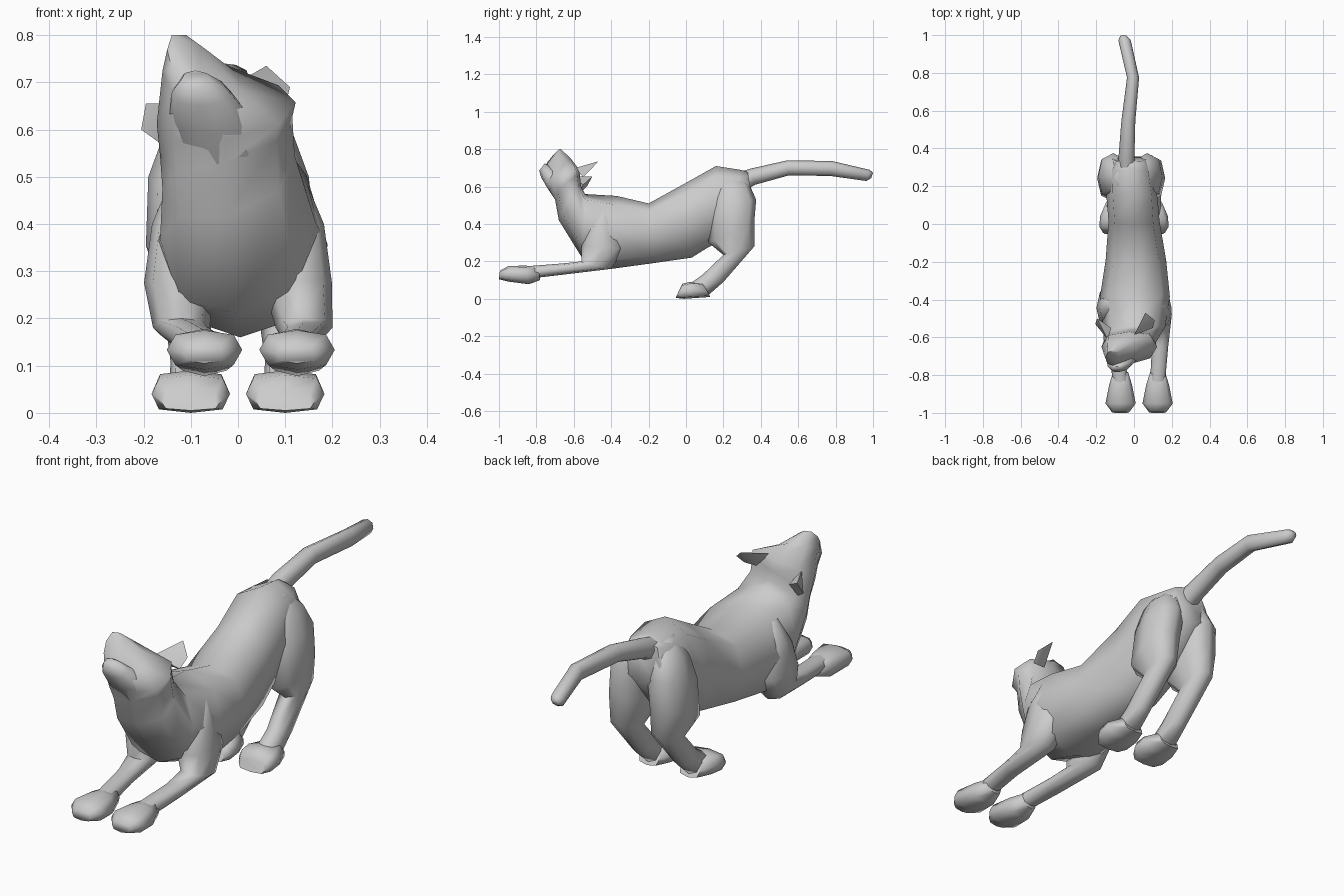
import bpy, bmesh, math
from mathutils import Vector


def finish(name, bm):
    bmesh.ops.recalc_face_normals(bm, faces=bm.faces)
    mesh = bpy.data.meshes.new(name)
    bm.to_mesh(mesh)
    bm.free()
    obj = bpy.data.objects.new(name, mesh)
    bpy.context.collection.objects.link(obj)
    return obj


def loft(name, rings, side=1, n=8, power=0.85, roll=None):
    """Ring: top/front (y, z), bottom/back (y, z), centre x, half width, extra x shift."""
    bm = bmesh.new()
    loops = []
    for i, r in enumerate(rings):
        top, bot = Vector((0, r[0], r[1])), Vector((0, r[2], r[3]))
        cx = side * r[4] + (r[6] if len(r) > 6 else 0)
        slope = roll[i] if roll else 0
        loop = []
        for k in range(n):
            a = 2 * math.pi * k / n
            c, s = [0 if abs(v) < 1e-6 else math.copysign(abs(v) ** power, v)
                    for v in (math.cos(a), math.sin(a))]
            p = (top + bot) / 2 + (top - bot) / 2 * s
            loop.append(bm.verts.new((cx + c * r[5], p.y, p.z + slope * c * r[5])))
        loops.append(loop)
    for a, b in zip(loops, loops[1:]):
        for k in range(n):
            bm.faces.new((a[k], a[(k + 1) % n], b[(k + 1) % n], b[k]))
    bm.faces.new(loops[0])
    bm.faces.new(loops[-1])
    return finish(name, bm)


def hull(name, points):
    bm = bmesh.new()
    for p in points:
        bm.verts.new(p)
    bmesh.ops.convex_hull(bm, input=bm.verts)
    return finish(name, bm)


# Torso, neck and raised head, from rump to muzzle
body = [
    (0.33, 0.68, 0.36, 0.50, -0.025, 0.09),
    (0.29, 0.69, 0.23, 0.33, -0.02, 0.125),
    (0.16, 0.71, 0.11, 0.27, -0.01, 0.135),
    (0.00, 0.62, 0.03, 0.22, 0.00, 0.135),
    (-0.20, 0.51, -0.18, 0.19, 0.01, 0.16),
    (-0.37, 0.55, -0.40, 0.16, 0.005, 0.185),
    (-0.54, 0.56, -0.55, 0.21, 0.00, 0.165),
    (-0.56, 0.60, -0.68, 0.42, -0.02, 0.14),
    (-0.565, 0.64, -0.70, 0.53, -0.025, 0.14),
    (-0.57, 0.69, -0.73, 0.58, -0.025, 0.147),
    (-0.62, 0.755, -0.755, 0.65, -0.075, 0.085),
    (-0.67, 0.80, -0.75, 0.71, -0.11, 0.04),
]
loft("body_and_head", body, power=0.8,
     roll=[0] * 6 + [0.1, 0.25, 0.3, 0.15, -0.25, -0.35])

# Lower jaw, running into the throat
loft("jaw", [(-0.60, 0.60, -0.68, 0.50, -0.035, 0.09),
             (-0.68, 0.67, -0.74, 0.59, -0.06, 0.085),
             (-0.73, 0.71, -0.775, 0.65, -0.08, 0.06),
             (-0.755, 0.725, -0.785, 0.685, -0.09, 0.03)])

# Ears, laid back
hull("ear_left", [(0.00, -0.59, 0.70), (0.10, -0.55, 0.65), (0.04, -0.55, 0.65),
                  (0.11, -0.51, 0.69), (0.06, -0.47, 0.735)])
hull("ear_right", [(-0.14, -0.61, 0.655), (-0.15, -0.57, 0.56), (-0.12, -0.55, 0.61),
                   (-0.205, -0.53, 0.60), (-0.195, -0.50, 0.655)])

# Tail
loft("tail", [(0.24, 0.66, 0.30, 0.57, -0.03, 0.05),
              (0.34, 0.695, 0.37, 0.61, -0.04, 0.042),
              (0.54, 0.74, 0.55, 0.66, -0.03, 0.037),
              (0.78, 0.737, 0.77, 0.657, -0.005, 0.032),
              (0.98, 0.69, 0.965, 0.63, -0.05, 0.033),
              (1.00, 0.675, 0.99, 0.645, -0.055, 0.018)], power=0.95)

# Legs, one set per side; the upper rings sink into the torso
hind = [(0.19, 0.67, 0.29, 0.66, 0.035, 0.04, -0.02),
        (0.15, 0.58, 0.34, 0.61, 0.07, 0.065, -0.02),
        (0.13, 0.47, 0.375, 0.53, 0.09, 0.08, -0.02),
        (0.12, 0.30, 0.365, 0.41, 0.10, 0.08, -0.015),
        (0.20, 0.235, 0.365, 0.28, 0.10, 0.053, -0.01),
        (0.09, 0.13, 0.20, 0.09, 0.10, 0.043),
        (0.02, 0.08, 0.12, 0.02, 0.10, 0.045)]
hind_paw = [(0.09, 0.085, 0.13, 0.01, 0.10, 0.05),
            (0.02, 0.09, 0.06, 0.005, 0.10, 0.08),
            (-0.02, 0.08, -0.01, 0.00, 0.10, 0.083),
            (-0.035, 0.05, -0.055, 0.005, 0.10, 0.065)]
fore = [(-0.46, 0.50, -0.40, 0.50, 0.11, 0.03),
        (-0.52, 0.39, -0.38, 0.41, 0.122, 0.06),
        (-0.56, 0.28, -0.33, 0.27, 0.125, 0.074),
        (-0.56, 0.20, -0.40, 0.16, 0.13, 0.06, 0.01),
        (-0.65, 0.19, -0.65, 0.13, 0.118, 0.043, 0.02),
        (-0.84, 0.175, -0.82, 0.11, 0.098, 0.04, 0.027)]
fore_paw = [(-0.79, 0.17, -0.78, 0.10, 0.098, 0.04, 0.027),
            (-0.86, 0.178, -0.84, 0.078, 0.098, 0.06, 0.027),
            (-0.95, 0.175, -0.95, 0.092, 0.098, 0.08, 0.027),
            (-0.995, 0.15, -1.0, 0.105, 0.098, 0.045, 0.027)]
for side, label in ((1, "left"), (-1, "right")):
    loft("hind_leg_" + label, hind, side)
    loft("hind_paw_" + label, hind_paw, side, power=0.6)
    loft("front_leg_" + label, fore, side)
    loft("front_paw_" + label, fore_paw, side, power=0.75)

# Soft low-poly shading
for obj in bpy.context.scene.objects:
    obj.select_set(True)
    bpy.context.view_layer.objects.active = obj
bpy.ops.object.shade_smooth_by_angle(angle=math.radians(75))
